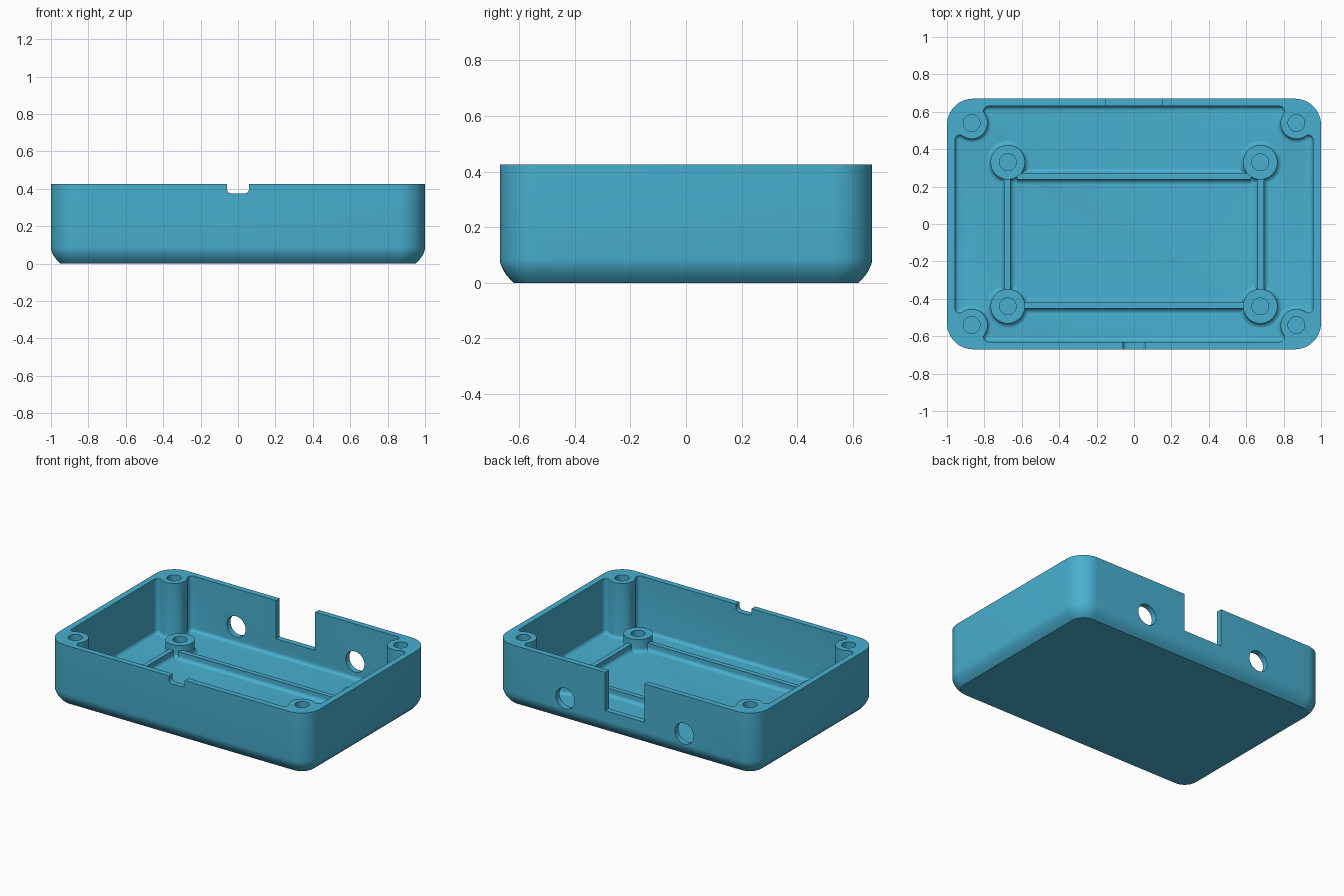
import bpy, bmesh, math
from math import cos, sin, radians, pi

if "Cube" in bpy.data.objects:
    bpy.data.objects.remove(bpy.data.objects["Cube"])

HEIGHT, FLOOR = 0.425, 0.045
WALL_X, WALL_Y = 0.957, 0.63            # inner wall faces
POST_X, POST_Y, POST_R = 0.868, 0.54, 0.085
SCREW_R = 0.045

blue = bpy.data.materials.new("sky_blue")
blue.diffuse_color = (0.065, 0.43, 0.63, 1)
blue.use_nodes = True
blue.node_tree.nodes["Principled BSDF"].inputs["Base Color"].default_value = blue.diffuse_color


def finish(name, bm):
    bmesh.ops.recalc_face_normals(bm, faces=bm.faces)
    mesh = bpy.data.meshes.new(name)
    bm.to_mesh(mesh)
    bm.free()
    mesh.materials.append(blue)
    ob = bpy.data.objects.new(name, mesh)
    bpy.context.collection.objects.link(ob)
    return ob


def smooth(ob):
    bpy.ops.object.select_all(action='DESELECT')
    ob.select_set(True)
    bpy.context.view_layer.objects.active = ob
    bpy.ops.object.shade_smooth_by_angle(angle=radians(30))


def loft(name, rings):
    """Closed solid through rings of 3D points with equal counts."""
    bm = bmesh.new()
    rows = [[bm.verts.new(p) for p in ring] for ring in rings]
    n = len(rows[0])
    for a, b in zip(rows, rows[1:]):
        for i in range(n):
            bm.faces.new((a[i], a[(i + 1) % n], b[(i + 1) % n], b[i]))
    bm.faces.new(rows[0])
    bm.faces.new(rows[-1])
    return finish(name, bm)


def arc(cx, cy, r, a0, a1, n):
    return [(cx + r * cos(a0 + (a1 - a0) * i / n),
             cy + r * sin(a0 + (a1 - a0) * i / n)) for i in range(n + 1)]


def mirror_quadrant(q):
    """Full counter-clockwise outline from its +x +y quarter."""
    return (q + [(-x, y) for x, y in reversed(q)] + [(-x, -y) for x, y in q]
            + [(x, -y) for x, y in reversed(q)])


def at(ring, z):
    return [(x, y, z) for x, y in ring]


def outer_outline(d):
    r = 0.14
    return mirror_quadrant(arc(1 - r, 0.67 - r, r - d, 0, pi / 2, 12))


def cavity_outline(d):
    """Inner wall outline flowing around the corner posts, inset by d."""
    f = 0.025
    reach = POST_R + f
    sx, ty = WALL_X - f, WALL_Y - f
    sy = POST_Y - math.sqrt(reach ** 2 - (sx - POST_X) ** 2)
    tx = POST_X - math.sqrt(reach ** 2 - (ty - POST_Y) ** 2)
    a = math.atan2(POST_Y - sy, POST_X - sx)
    b = math.atan2(POST_Y - ty, POST_X - tx)
    q = arc(sx, sy, f - d, 0, a, 6)
    q += arc(POST_X, POST_Y, POST_R + d, a - pi, b - pi, 16)[1:-1]
    q += arc(tx, ty, f - d, b, pi / 2, 6)
    return mirror_quadrant(q)


def prism_y(name, pts, y0, y1):
    return loft(name, [[(x, y, z) for x, z in pts] for y in (y0, y1)])


def cut(target, cutter):
    m = target.modifiers.new("cut", 'BOOLEAN')
    m.operation, m.solver, m.object = 'DIFFERENCE', 'EXACT', cutter
    bpy.ops.object.select_all(action='DESELECT')
    bpy.context.view_layer.objects.active = target
    target.select_set(True)
    bpy.ops.object.modifier_apply(modifier=m.name)
    bpy.data.objects.remove(cutter, do_unlink=True)


# Case shell with rounded lower edge
edge = [(0.05, 0), (0.033, 0.017), (0.019, 0.034), (0.009, 0.052),
        (0.002, 0.07), (0, 0.088), (0, HEIGHT)]
case = loft("case_shell", [at(outer_outline(d), z) for d, z in edge])

# Cavity with filleted floor edge
F = 0.022
levels = [(F * (1 - sin(t)), FLOOR + F * (1 - cos(t)))
          for t in (radians(k) for k in (0, 18, 36, 54, 72, 90))]
levels.append((0, HEIGHT + 0.1))
cut(case, loft("cavity_cutter", [at(cavity_outline(d), z) for d, z in levels]))

# Back port opening
cut(case, prism_y("port_cutter", [(-0.15, 0.16), (0.15, 0.16), (0.15, 0.6), (-0.15, 0.6)],
                  0.60, 0.72))

# Front cable notch with rounded lower corners
notch = (arc(-0.035, 0.40, 0.025, pi, 1.5 * pi, 5)
         + arc(0.035, 0.40, 0.025, 1.5 * pi, 2 * pi, 5) + [(0.06, 0.6), (-0.06, 0.6)])
cut(case, prism_y("notch_cutter", notch, -0.72, -0.60))

# Round holes in the back wall and screw holes in the corner posts
for s in (-1, 1):
    cut(case, prism_y("round_hole_cutter",
                      arc(s * 0.455, 0.163, 0.072, 0, 2 * pi, 32)[:-1], 0.60, 0.72))
    for t in (-1, 1):
        ring = arc(s * POST_X, t * POST_Y, SCREW_R, 0, 2 * pi, 28)[:-1]
        cut(case, loft("screw_cutter", [at(ring, 0.08), at(ring, 0.6)]))
smooth(case)

# Board standoffs with flared feet and blind screw holes
TOP, R = 0.13, 0.092
foot = [(0.022, 0), (0.012, 0.003), (0.005, 0.009), (0.001, 0.016), (0, 0.022)]
profile = [(R + 0.022, FLOOR - 0.01)] + [(R + w, FLOOR + z) for w, z in foot]
profile += [(R, TOP), (SCREW_R, TOP), (SCREW_R, FLOOR + 0.005)]
for x in (-0.675, 0.675):
    for y in (-0.44, 0.33):
        smooth(loft("standoff", [at(arc(x, y, r, 0, 2 * pi, 36)[:-1], z)
                                 for r, z in profile]))

# Stiffening ribs with filleted feet, joining the standoffs
RIB_TOP, HALF = 0.095, 0.017
side = [(HALF + 0.022, -0.01)] + [(HALF + w, z) for w, z in foot]
side += [(HALF, RIB_TOP - FLOOR)]
section = side + [(-w, z) for w, z in reversed(side)]
for y in (-0.435, 0.255):
    smooth(loft("long_rib", [[(x, y + w, FLOOR + z) for w, z in section]
                             for x in (-0.625, 0.625)]))
for x in (-0.678, 0.678):
    smooth(loft("short_rib", [[(x + w, y, FLOOR + z) for w, z in section]
                              for y in (-0.37, 0.26)]))
